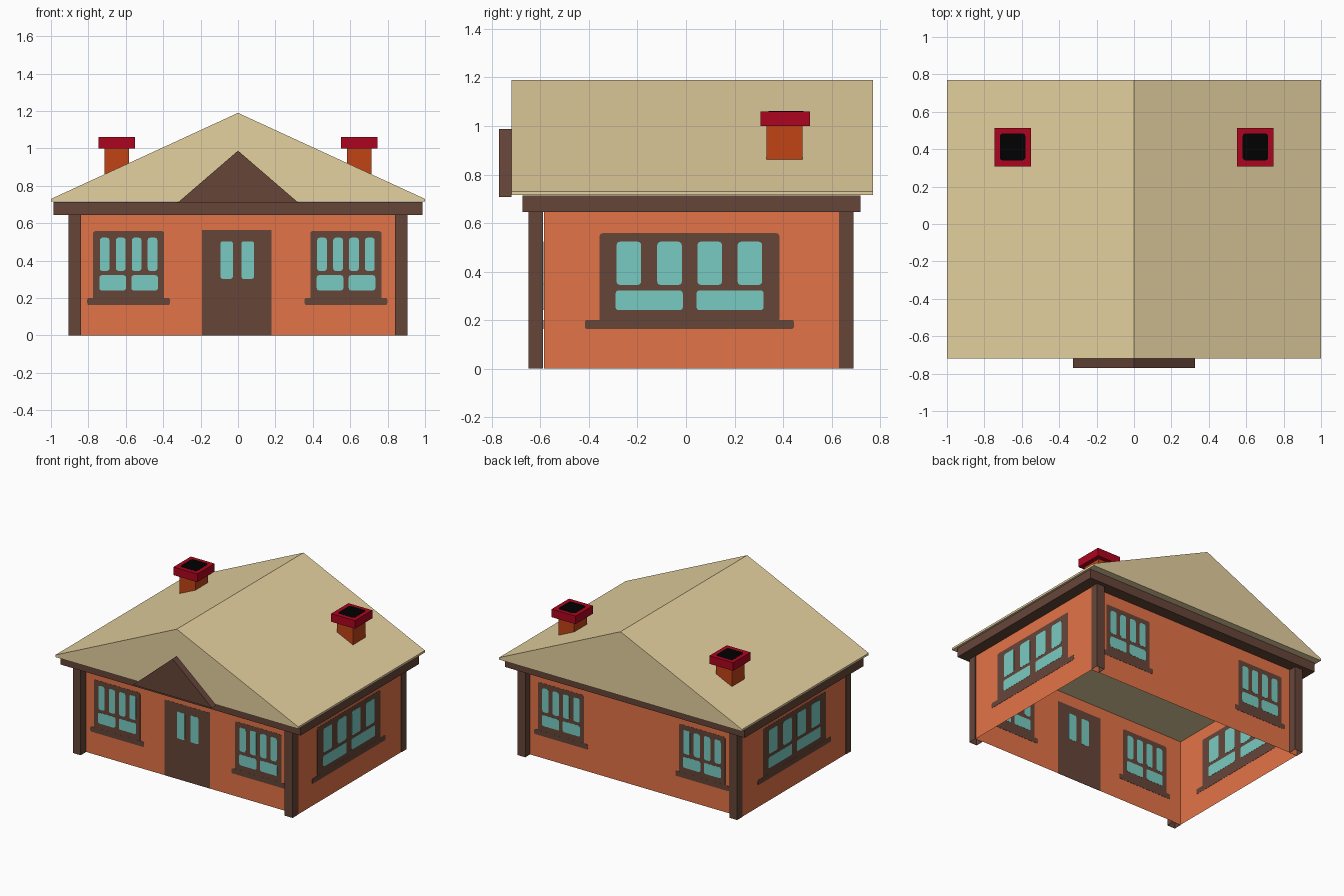
import bpy, bmesh, math

if "Cube" in bpy.data.objects:
    bpy.data.objects.remove(bpy.data.objects["Cube"])


def material(name, r, g, b):
    lin = [((c / 255 + 0.055) / 1.055) ** 2.4 if c > 10 else c / 255 / 12.92 for c in (r, g, b)]
    m = bpy.data.materials.new(name)
    m.diffuse_color = (*lin, 1)
    m.use_nodes = True
    m.node_tree.nodes["Principled BSDF"].inputs["Base Color"].default_value = m.diffuse_color
    return m


WALL = material("terracotta wall", 228, 115, 71)
WOOD = material("dark brown wood", 102, 69, 57)
GLASS = material("teal glass", 121, 203, 194)
ROOF = material("tan roof", 229, 209, 160)
BRICK = material("rust brick", 192, 68, 22)
CAP = material("crimson cap", 172, 5, 30)
SOOT = material("black soot", 1, 1, 1)


def finish(name, bm, mat):
    bmesh.ops.recalc_face_normals(bm, faces=bm.faces)
    me = bpy.data.meshes.new(name)
    bm.to_mesh(me)
    bm.free()
    me.materials.append(mat)
    ob = bpy.data.objects.new(name, me)
    bpy.context.collection.objects.link(ob)
    return ob


def add_prism(bm, outline, place, lo, hi):
    """Extrude a 2D outline from depth lo to hi; place maps (u, v, depth) to xyz."""
    a = [bm.verts.new(place(u, v, lo)) for u, v in outline]
    b = [bm.verts.new(place(u, v, hi)) for u, v in outline]
    bm.faces.new(a)
    bm.faces.new(b[::-1])
    n = len(a)
    for i in range(n):
        j = (i + 1) % n
        bm.faces.new((a[i], b[i], b[j], a[j]))


def loft(name, rings, mat):
    """Open sheet joining rectangles given as (outline, z)."""
    bm = bmesh.new()
    loops = [[bm.verts.new((x, y, z)) for x, y in outline] for outline, z in rings]
    for a, b in zip(loops, loops[1:]):
        for i in range(4):
            j = (i + 1) % 4
            bm.faces.new((a[i], a[j], b[j], b[i]))
    return finish(name, bm, mat)


def along_y(u, v, d):
    return (u, d, v)


def along_x(u, v, d):
    return (d, u, v)


def along_z(u, v, d):
    return (u, v, d)


def rect(u0, u1, v0, v1, r=0.0):
    if r == 0:
        return [(u0, v0), (u1, v0), (u1, v1), (u0, v1)]
    pts = []
    corners = ((u1 - r, v1 - r), (u0 + r, v1 - r), (u0 + r, v0 + r), (u1 - r, v0 + r))
    for k, (cu, cv) in enumerate(corners):
        for s in range(4):
            t = math.radians(90 * k + 30 * s)
            pts.append((cu + r * math.cos(t), cv + r * math.sin(t)))
    return pts


def prism(name, outlines, place, lo, hi, mat):
    bm = bmesh.new()
    for o in outlines:
        add_prism(bm, o, place, lo, hi)
    return finish(name, bm, mat)


def box(name, x0, x1, y0, y1, z0, z1, mat):
    return prism(name, [rect(x0, x1, y0, y1)], along_z, z0, z1, mat)


def plate(name, outlines, place, depth, half, mat):
    """Thin plate straddling a wall, so it shows inside and outside."""
    return prism(name, outlines, place, depth - half, depth + half, mat)


def window(name, place, depth, c, s=1.0):
    plate(name + "_frame", [rect(c - .19 * s, c + .19 * s, .19, .558, .012)], place, depth, .001, WOOD)
    plate(name + "_sill", [rect(c - .221 * s, c + .221 * s, .163, .201, .01)], place, depth, .0015, WOOD)
    panes = [rect(c + u * s - .026 * s, c + u * s + .026 * s, .345, .523, .014)
             for u in (-.128, -.042, .043, .128)]
    panes += [rect(c + u * s - .071 * s, c + u * s + .071 * s, .241, .322, .012) for u in (-.085, .086)]
    plate(name + "_glass", panes, place, depth, .002, GLASS)


# Walls: a single open-bottomed sheet
WX, WF, WB, WT = 0.902, -0.585, 0.633, 0.645
plan = rect(-WX, WX, WF, WB)
loft("walls", [(plan, 0), (plan, WT)], WALL)

# Eaves beam with soffit around the walls, and the ceiling inside them
beam = rect(-.987, .987, -.675, .72)
loft("eaves_beam", [(plan, WT), (beam, WT), (beam, .713)], WOOD)
bm = bmesh.new()
bm.faces.new([bm.verts.new((x, y, WT)) for x, y in plan])
finish("ceiling", bm, ROOF)

# Corner posts, open at both ends
for side, sx in (("left", -1), ("right", 1)):
    for end, y0, y1 in (("front", -.65, -.59), ("back", .63, .69)):
        foot = rect(*sorted((sx * .84, sx * .905)), y0, y1)
        loft(f"{end}_{side}_post", [(foot, 0), (foot, WT)], WOOD)

# Gabled roof and front pediment
prism("roof", [[(-1, .715), (1, .715), (1, .73), (0, 1.19), (-1, .73)]], along_y, -.72, .77, ROOF)
prism("front_pediment", [[(-.325, .708), (.325, .708), (0, .988)]], along_y, -.77, -.719, WOOD)

# Windows on all four walls
for side, sx in (("left", -1), ("right", 1)):
    window(f"front_{side}_window", along_y, WF, sx * .581 - .004)
    window(f"back_{side}_window", along_y, WB, sx * .581 + .004)
    window(f"{side}_side_window", along_x, sx * WX, .014, 1.95)

# Door with two slim panes
plate("door", [rect(-.193, .18, 0, .563)], along_y, WF, .001, WOOD)
plate("door_glass", [rect(-.093, -.028, .303, .503, .01), rect(.019, .085, .303, .503, .01)],
      along_y, WF, .002, GLASS)

# Chimneys with caps and sooty openings
for side, sx in (("left", -1), ("right", 1)):
    c = sx * .649
    box(f"{side}_chimney_shaft", c - .065, c + .065, .332, .48, .85, 1.0, BRICK)
    box(f"{side}_chimney_cap", c - .098, c + .098, .308, .512, 1.0, 1.06, CAP)
    prism(f"{side}_chimney_opening", [rect(c - .068, c + .068, .34, .484, .015)], along_z, 1.058, 1.0615, SOOT)
